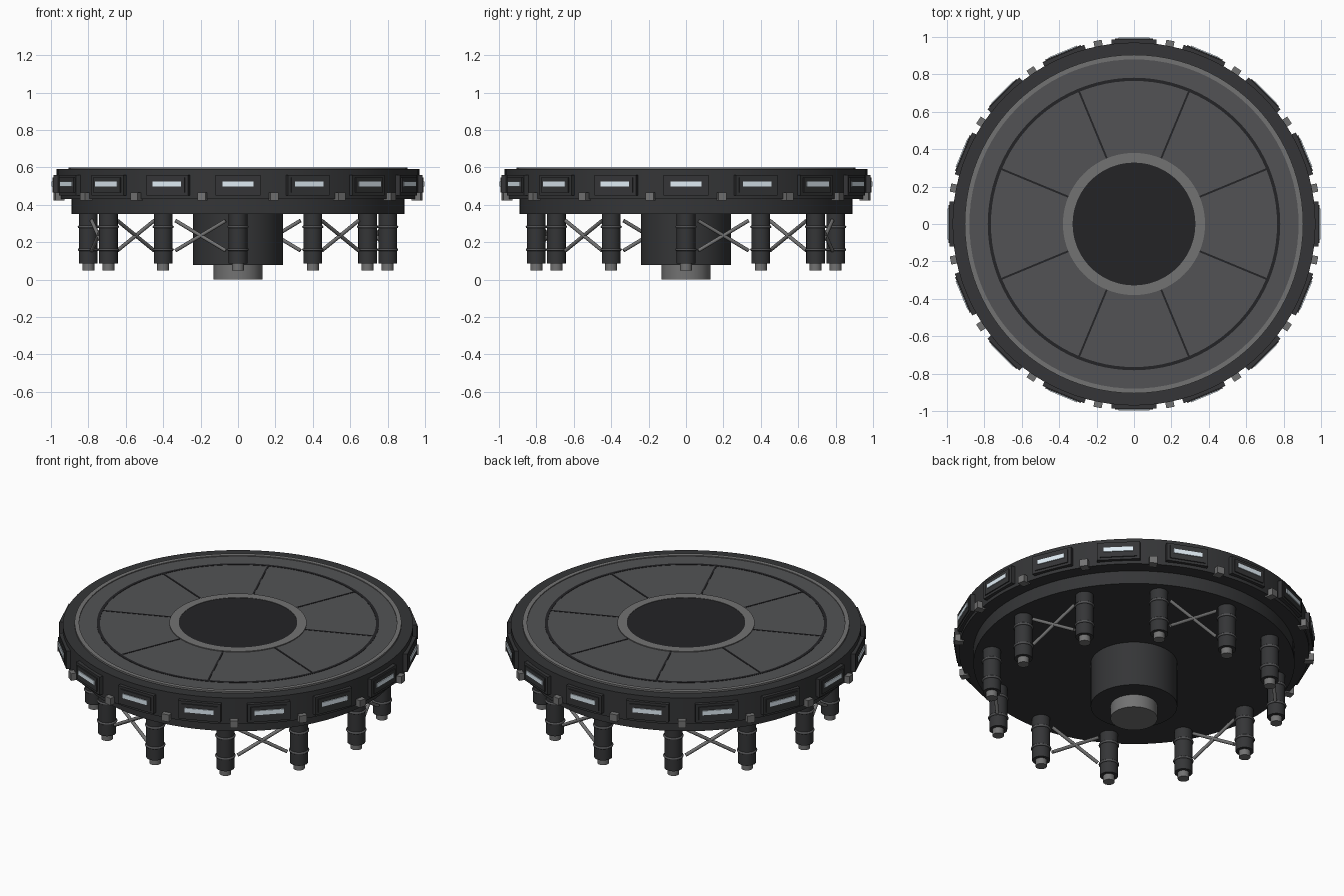
import bpy, bmesh, math
from mathutils import Vector, Matrix

if "Cube" in bpy.data.objects:
    bpy.data.objects.remove(bpy.data.objects["Cube"])


def mat(name, v):
    m = bpy.data.materials.new(name)
    m.diffuse_color = (*v, 1)
    m.use_nodes = True
    m.node_tree.nodes["Principled BSDF"].inputs["Base Color"].default_value = m.diffuse_color
    return m


DARK = mat("dark_metal", (0.035, 0.036, 0.038))
BLACK = mat("black_metal", (0.017, 0.017, 0.019))
DECK = mat("deck_grey", (0.085, 0.086, 0.09))
TRIM = mat("trim_grey", (0.17, 0.17, 0.17))
GLOW = mat("light_glow", (0.75, 0.85, 0.92))


def finish(name, bm, material, angle=30):
    bmesh.ops.recalc_face_normals(bm, faces=bm.faces)
    me = bpy.data.meshes.new(name)
    bm.to_mesh(me)
    bm.free()
    ob = bpy.data.objects.new(name, me)
    bpy.context.collection.objects.link(ob)
    me.materials.append(material)
    bpy.ops.object.select_all(action='DESELECT')
    ob.select_set(True)
    bpy.context.view_layer.objects.active = ob
    bpy.ops.object.shade_smooth_by_angle(angle=math.radians(angle))
    return ob


def add_lathe(bm, profile, seg, offset=(0, 0, 0), closed=False):
    """Revolve (radius, z) points; open profiles get end caps."""
    rings = []
    for r, z in profile:
        rings.append([bm.verts.new((offset[0] + r * math.cos(2 * math.pi * i / seg),
                                    offset[1] + r * math.sin(2 * math.pi * i / seg),
                                    offset[2] + z)) for i in range(seg)])
    n = len(rings)
    for a in range(n if closed else n - 1):
        p, q = rings[a], rings[(a + 1) % n]
        for i in range(seg):
            j = (i + 1) % seg
            bm.faces.new((p[i], p[j], q[j], q[i]))
    if not closed:
        bm.faces.new(rings[0])
        bm.faces.new(rings[-1])


def lathe(name, profile, material, seg=96, closed=False):
    bm = bmesh.new()
    add_lathe(bm, profile, seg, closed=closed)
    return finish(name, bm, material)


def ring(name, r0, r1, z0, z1, material):
    return lathe(name, [(r0, z0), (r1, z0), (r1, z1), (r0, z1)], material, closed=True)


def radial_boxes(name, angles, r0, r1, width, z0, z1, material):
    """Boxes spanning r0..r1, repeated around the z axis."""
    bm = bmesh.new()
    for a in angles:
        m = (Matrix.Rotation(math.radians(a), 4, 'Z')
             @ Matrix.Translation(((r0 + r1) / 2, 0, (z0 + z1) / 2))
             @ Matrix.Diagonal((r1 - r0, width, z1 - z0, 1)))
        bmesh.ops.create_cube(bm, size=1, matrix=m)
    return finish(name, bm, material)


# Main disc and underside hub
lathe("rim_body", [(0.89, 0.35), (0.89, 0.43), (0.97, 0.43), (0.97, 0.59)], DARK)
lathe("lower_hub", [(0.24, 0.078), (0.24, 0.352)], DARK, 64)
lathe("hub_foot", [(0.13, 0.0), (0.13, 0.08)], TRIM, 48)

# Top deck, trims and seams
lathe("deck_plate", [(0.885, 0.58), (0.885, 0.595)], DECK)
ring("outer_trim", 0.88, 0.905, 0.58, 0.6, TRIM)
ring("deck_seam_ring", 0.765, 0.782, 0.59, 0.597, BLACK)
radial_boxes("deck_seams", [22.5 + 45 * i for i in range(8)], 0.37, 0.77, 0.01, 0.59, 0.597, BLACK)
ring("centre_trim", 0.328, 0.38, 0.585, 0.6, TRIM)
lathe("centre_plate", [(0.33, 0.585), (0.33, 0.598)], BLACK, 64)

# Rim windows and clamps
sixteen = [22.5 * i for i in range(16)]
radial_boxes("window_frames", sixteen, 0.95, 0.987, 0.24, 0.45, 0.56, DARK)
radial_boxes("window_panels", sixteen, 0.97, 0.993, 0.205, 0.465, 0.545, DARK)
radial_boxes("window_lights", sixteen, 0.98, 0.998, 0.165, 0.497, 0.523, GLOW)
radial_boxes("rim_clamps", [a + 11.25 for a in sixteen], 0.95, 1.0, 0.045, 0.422, 0.465, TRIM)

# Landing legs
legs = [Vector((0.8 * math.cos(math.radians(30 * i)), 0.8 * math.sin(math.radians(30 * i)), 0))
        for i in range(12)]
b_leg, b_foot, b_band = bmesh.new(), bmesh.new(), bmesh.new()
for p in legs:
    add_lathe(b_leg, [(0.05, 0.085), (0.05, 0.352)], 24, p)
    add_lathe(b_foot, [(0.032, 0.048), (0.032, 0.09)], 20, p)
    for z in (0.16, 0.282):
        band = [(0.05 + 0.007 * math.cos(t * math.pi / 4), z + 0.007 * math.sin(t * math.pi / 4))
                for t in range(8)]
        add_lathe(b_band, band, 24, p, closed=True)
finish("leg_cylinders", b_leg, DARK)
finish("leg_feet", b_foot, TRIM)
finish("leg_bands", b_band, DECK, 60)

# Crossed braces between every second pair of legs
bm = bmesh.new()
for i in range(0, 12, 2):
    p, q = legs[i], legs[i + 1]
    for z0, z1 in ((0.155, 0.315), (0.315, 0.155)):
        a = p.lerp(q, 0.165) + Vector((0, 0, z0))
        b = p.lerp(q, 0.835) + Vector((0, 0, z1))
        d = b - a
        m = Matrix.Translation((a + b) / 2) @ d.to_track_quat('Z', 'Y').to_matrix().to_4x4()
        bmesh.ops.create_cone(bm, cap_ends=True, segments=12, radius1=0.01, radius2=0.01,
                              depth=d.length, matrix=m)
finish("cross_braces", bm, TRIM, 40)
